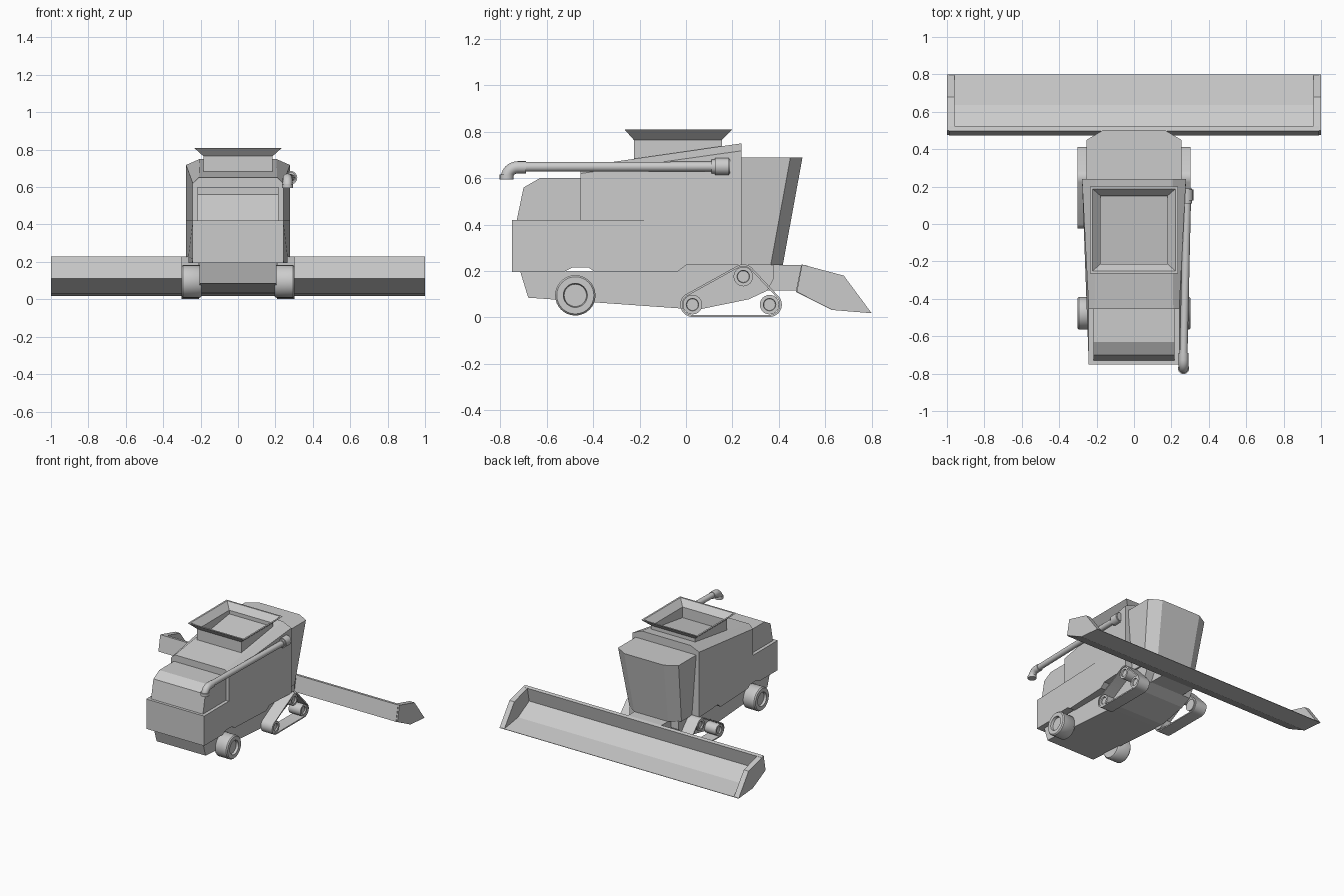
import bpy, bmesh
from math import sin, cos, pi, radians
from mathutils import Vector

if "Cube" in bpy.data.objects:
    bpy.data.objects.remove(bpy.data.objects["Cube"])


def loft(name, rings, caps=True, closed=False, mirror=False, smooth=False):
    """Skin a list of equal-length closed rings of 3D points."""
    bm = bmesh.new()
    vs = [[bm.verts.new(p) for p in r] for r in rings]
    n = len(rings[0])
    pairs = list(zip(vs, vs[1:])) + ([(vs[-1], vs[0])] if closed else [])
    for a, b in pairs:
        for i in range(n):
            j = (i + 1) % n
            bm.faces.new((a[i], a[j], b[j], b[i]))
    if caps and not closed:
        bm.faces.new(vs[0])
        bm.faces.new(vs[-1])
    bmesh.ops.recalc_face_normals(bm, faces=bm.faces)
    me = bpy.data.meshes.new(name)
    bm.to_mesh(me)
    bm.free()
    ob = bpy.data.objects.new(name, me)
    bpy.context.collection.objects.link(ob)
    if mirror:
        ob.modifiers.new("Mirror", 'MIRROR')
    if smooth:
        bpy.ops.object.select_all(action='DESELECT')
        bpy.context.view_layer.objects.active = ob
        ob.select_set(True)
        bpy.ops.object.shade_smooth_by_angle(angle=radians(35))
    return ob


def prism(name, prof, x0, x1, **kw):
    """Extrude a (y, z) side profile between two x positions."""
    return loft(name, [[(x, y, z) for y, z in prof] for x in (x0, x1)], **kw)


def lathe(name, y, z, prof, segs=32):
    """Wheel turned about the x axis from (x, radius) points."""
    rings = [[(x, y + r * cos(2 * pi * i / segs), z + r * sin(2 * pi * i / segs))
              for i in range(segs)] for x, r in prof]
    return loft(name, rings, mirror=True, smooth=True)


def tube(name, stations, segs=16):
    """Round tube through (point, radius) stations lying near a y-z plane."""
    rings = []
    for k, (p, r) in enumerate(stations):
        a = Vector(stations[max(k - 1, 0)][0])
        b = Vector(stations[min(k + 1, len(stations) - 1)][0])
        t = (b - a).normalized()
        u = (Vector((1, 0, 0)) - t * t.x).normalized()
        v = t.cross(u)
        rings.append([Vector(p) + r * (u * cos(2 * pi * i / segs) + v * sin(2 * pi * i / segs))
                      for i in range(segs)])
    return loft(name, rings, smooth=True)


# lower body, tapering towards the rear
def half(y):
    return 0.242 + 0.036 * max(0, (y + 0.455) / 0.695)


low = [(-0.75, 0.195), (-0.75, 0.42), (-0.455, 0.42), (0.24, 0.42), (0.24, 0.225), (0, 0.225),
       (-0.04, 0.195), (-0.39, 0.195), (-0.42, 0.215), (-0.49, 0.215), (-0.53, 0.195)]
loft("lower_body", [[(s * half(y), y, z) for y, z in low] for s in (-1, 1)])

# upper body with chamfered sloping roof


def section(y, w, zc, wt, zt):
    return [(-w, y, 0.42), (-w, y, zc), (-wt, y, zt), (wt, y, zt), (w, y, zc), (w, y, 0.42)]


loft("upper_body", [section(-0.455, 0.242, 0.62, 0.21, 0.65),
                    section(0.24, 0.278, 0.718, 0.205, 0.75)])

# rear hood
prism("rear_hood", [(-0.45, 0.415), (-0.73, 0.415), (-0.70, 0.56), (-0.63, 0.6), (-0.45, 0.6)],
      -0.217, 0.217)

# chassis underside
prism("chassis", [(-0.715, 0.2), (-0.68, 0.085), (0.0, 0.037), (0.06, 0.035), (0.27, 0.078),
                  (0.35, 0.115), (0.38, 0.17), (0.38, 0.228), (0, 0.228), (-0.05, 0.2)],
      -0.205, 0.205)

# cab, narrower at the bottom and leaning forward to the top
plan = [(-0.253, 0), (-0.253, 0.215), (-0.165, 0.267), (0.165, 0.267), (0.253, 0.215), (0.253, 0)]


def cab_ring(z, sx, lean):
    return [(x * sx, 0.235 + (d - lean if d else 0), z) for x, d in plan]


loft("cab", [cab_ring(0.225, 0.86, 0.085), cab_ring(0.69, 1, 0)])

# grain hopper with flared hollow rim


def rect(w, y0, y1, z):
    return [(-w, y0, z), (w, y0, z), (w, y1, z), (-w, y1, z)]


loft("grain_hopper", [rect(0.185, -0.225, 0.155, 0.66), rect(0.185, -0.225, 0.155, 0.765),
                      rect(0.235, -0.265, 0.2, 0.81), rect(0.222, -0.252, 0.188, 0.81),
                      rect(0.178, -0.213, 0.15, 0.765), rect(0.178, -0.213, 0.15, 0.66)],
     closed=True)

# unloading pipe with elbow and collars
bend = [((0.265, -0.725 - 0.048 * sin(a), 0.599 + 0.048 * cos(a)), 0.026)
        for a in (i * pi / 12 for i in range(7))]
tube("unloading_pipe", [((0.284, 0.14, 0.65), 0.021), ((0.265, -0.70, 0.649), 0.021)])
tube("pipe_elbow", [((0.265, -0.69, 0.647), 0.026)] + bend)
tube("pipe_spout", [((0.265, -0.773, 0.616), 0.03), ((0.265, -0.773, 0.594), 0.03)])
tube("pipe_flange", [((0.28, 0.185, 0.65), 0.037), ((0.28, 0.125, 0.65), 0.037)])
tube("pipe_collar", [((0.28, 0.19, 0.65), 0.03), ((0.28, 0.11, 0.65), 0.03)])

# rear wheels
lathe("rear_wheel", -0.477, 0.095, [(0.195, 0.08), (0.205, 0.087), (0.295, 0.087), (0.303, 0.08),
                                    (0.303, 0.052), (0.285, 0.048)])

# front tracks: three rollers and a belt around them
rollers = [(0.028, 0.055), (0.36, 0.055), (0.247, 0.176)]
for y, z in rollers:
    lathe("track_roller", y, z, [(0.2, 0.042), (0.298, 0.042), (0.298, 0.027), (0.288, 0.025)], 24)


def hull(r, x, n=48):
    pts = []
    for i in range(n):
        c, s = cos(2 * pi * (i + 0.5) / n), sin(2 * pi * (i + 0.5) / n)
        y, z = max(rollers, key=lambda p: p[0] * c + p[1] * s)
        pts.append((x, y + r * c, z + r * s))
    return pts


loft("track_belt", [hull(0.053, 0.208), hull(0.053, 0.303), hull(0.044, 0.303), hull(0.044, 0.208)],
     closed=True, mirror=True, smooth=True)

# feeder house between chassis and header
prism("feeder_house", [(0.34, 0.115), (0.48, 0.115), (0.5, 0.225), (0.34, 0.225)], -0.14, 0.14)

# header trough and end plates
prism("header_trough", [(0.497, 0.228), (0.473, 0.11), (0.63, 0.032), (0.8, 0.018), (0.8, 0.021),
                        (0.635, 0.046), (0.502, 0.118), (0.524, 0.223)], -0.99, 0.99)
prism("header_end", [(0.5, 0.228), (0.68, 0.18), (0.8, 0.018), (0.63, 0.032), (0.477, 0.11)],
      0.96, 1.0, mirror=True)
